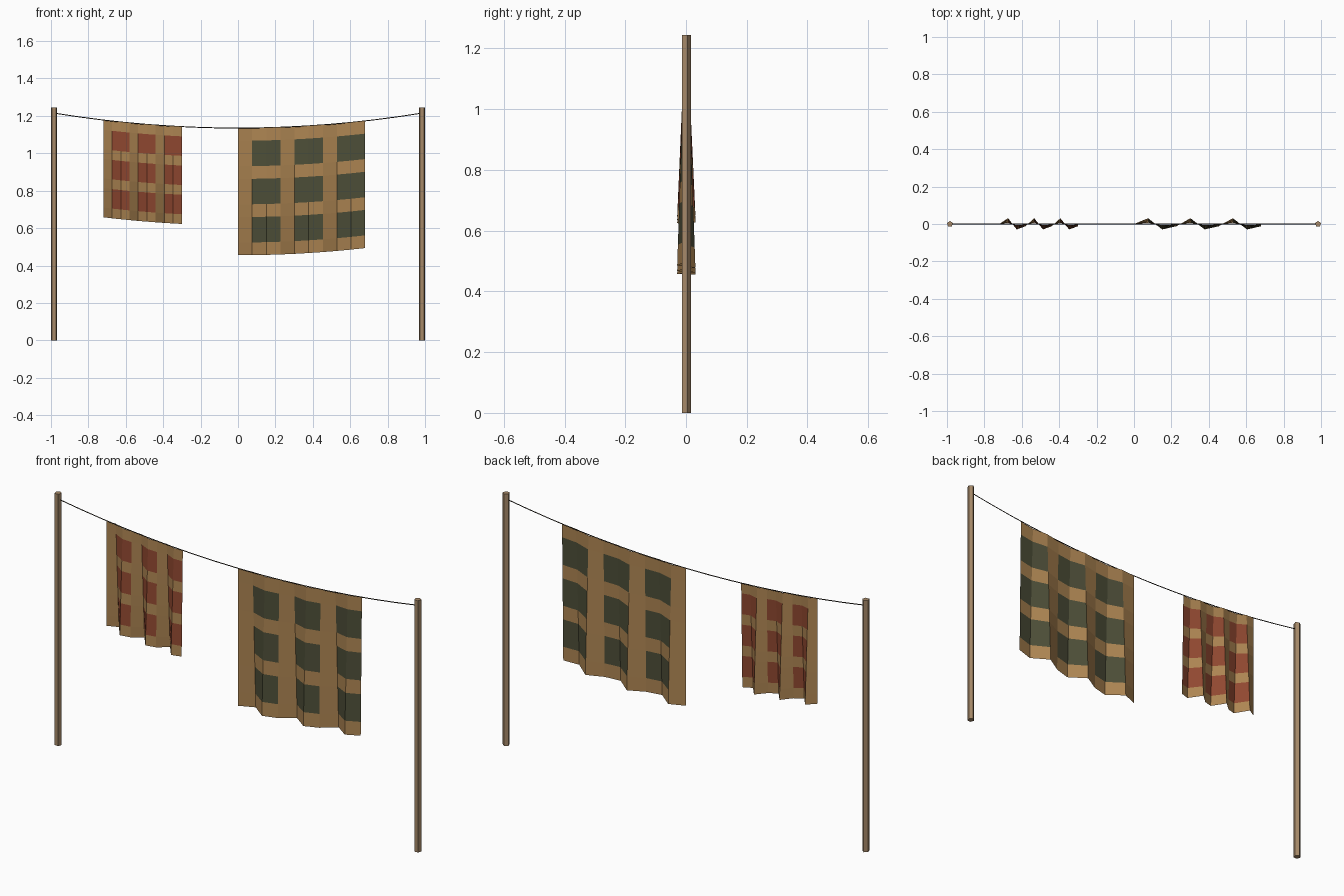
import bpy
import math

cube = bpy.data.objects.get("Cube")
if cube:
    bpy.data.objects.remove(cube, do_unlink=True)


def material(name, rgb):
    mat = bpy.data.materials.new(name)
    mat.use_nodes = True
    color = (*rgb, 1)
    mat.diffuse_color = color
    bsdf = mat.node_tree.nodes["Principled BSDF"]
    bsdf.inputs["Base Color"].default_value = color
    bsdf.inputs["Roughness"].default_value = 0.9
    return mat


wood = material("pole wood", (0.38, 0.25, 0.14))
tan = material("tan cloth", (0.42, 0.235, 0.085))
green = material("dark green patch", (0.075, 0.077, 0.04))
red = material("rust red patch", (0.28, 0.065, 0.03))
cord = material("dark cord", (0.035, 0.028, 0.02))

POLE_X = 0.984
POLE_HEIGHT = 1.245


def rope_height(x):
    return 1.135 + 0.08 * (x / POLE_X) ** 2


# Five-sided poles
def pole(name, x):
    bpy.ops.mesh.primitive_cylinder_add(
        vertices=5, radius=0.0165, depth=POLE_HEIGHT,
        location=(x, 0, POLE_HEIGHT / 2))
    obj = bpy.context.object
    obj.name = name
    obj.data.materials.append(wood)


pole("right_pole", -POLE_X)
pole("left_pole", POLE_X)


# Sagging line between the poles
def rope(segments=16):
    curve = bpy.data.curves.new("rope", "CURVE")
    curve.dimensions = "3D"
    curve.bevel_depth = 0.0025
    curve.bevel_resolution = 0
    spline = curve.splines.new("POLY")
    spline.points.add(segments)
    for i, p in enumerate(spline.points):
        x = POLE_X * (2 * i / segments - 1)
        p.co = (x, 0, rope_height(x), 1)
    curve.materials.append(cord)
    obj = bpy.data.objects.new("rope", curve)
    bpy.context.collection.objects.link(obj)


rope()


# Hanging cloth: folds deepen downward, patches fill a regular grid
def cloth(name, x0, width, drop, patch):
    rows = [0, 0.1, 0.3, 0.4, 0.6, 0.7, 0.9, 1]
    folds = [0] + [0.031, -0.029, -0.012] * 3
    columns = len(folds)
    verts = []
    for t in rows:
        for i, fold in enumerate(folds):
            x = x0 + width * i / (columns - 1)
            y = fold * (0.22 + 0.78 * t)
            verts.append((x, y, rope_height(x) - drop * t))
    faces, slots = [], []
    for r in range(len(rows) - 1):
        for c in range(columns - 1):
            a = r * columns + c
            faces.append((a, a + columns, a + columns + 1, a + 1))
            slots.append(int(r % 2 == 1 and c % 3 != 0))
    mesh = bpy.data.meshes.new(name)
    mesh.from_pydata(verts, [], faces)
    mesh.materials.append(tan)
    mesh.materials.append(patch)
    for face, slot in zip(mesh.polygons, slots):
        face.material_index = slot
    mesh.update()
    bpy.context.collection.objects.link(bpy.data.objects.new(name, mesh))


cloth("small_cloth", -0.72, 0.42, 0.52, red)
cloth("large_cloth", 0, 0.68, 0.68, green)
